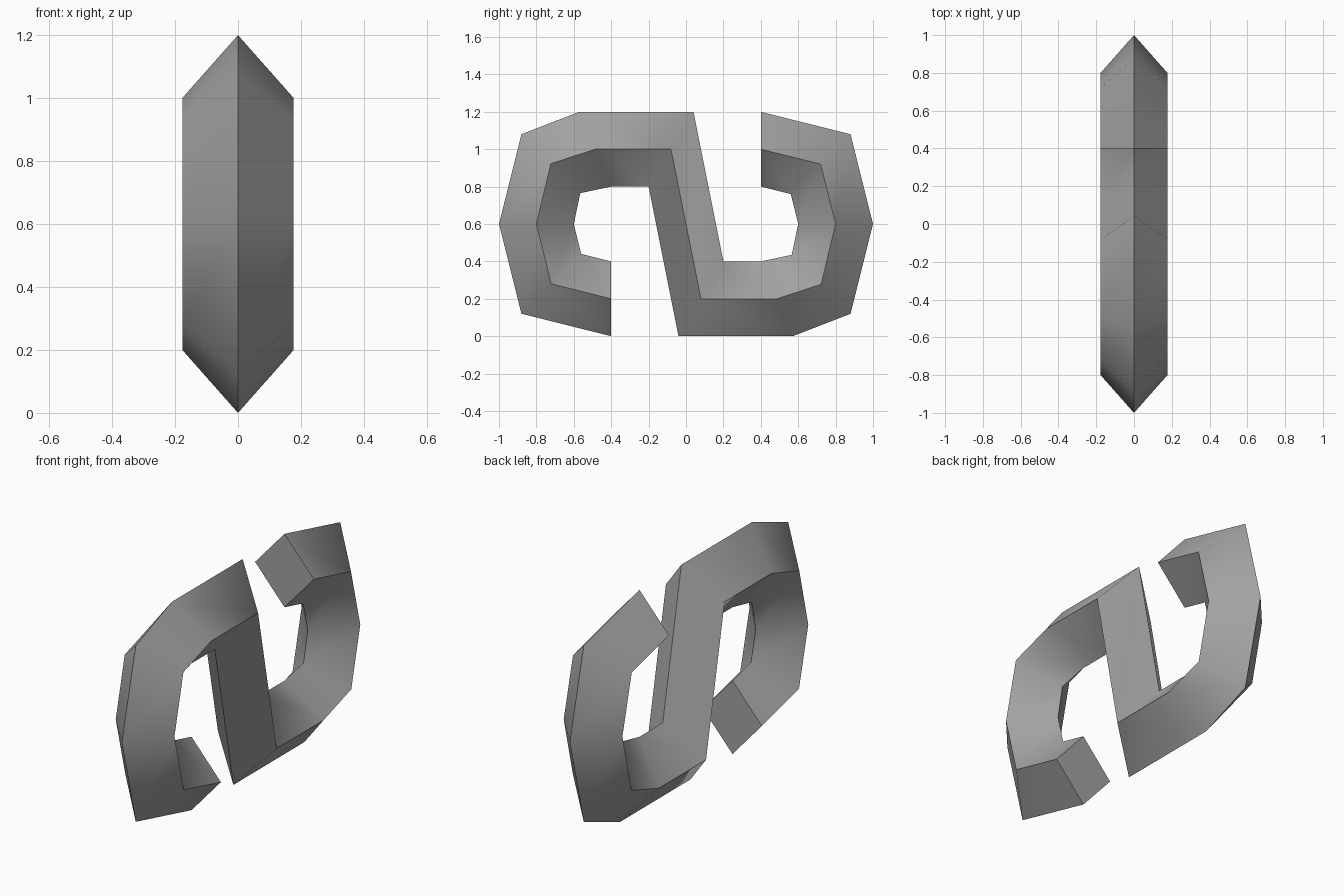
import bpy
import bmesh
from math import radians

if "Cube" in bpy.data.objects:
    bpy.data.objects.remove(bpy.data.objects["Cube"])

HALF_WIDTH = 0.177
MID_Z = 0.6

# Grey finish
grey = bpy.data.materials.new("mid grey")
grey.use_nodes = True
colour = (0.36, 0.36, 0.36, 1)
grey.diffuse_color = colour
grey.node_tree.nodes["Principled BSDF"].inputs["Base Color"].default_value = colour

# Front hook: (y, z) of the outer and inner ridges, from open end to the slanted bar
half = [
    ((-0.4, 0), (-0.4, 0.4)),
    ((-0.88, 0.12), (-0.56, 0.44)),
    ((-1, 0.6), (-0.6, 0.6)),
    ((-0.88, 1.08), (-0.565, 0.765)),
    ((-0.57, 1.2), (-0.4, 0.8)),
    ((0.04, 1.2), (-0.2, 0.8)),
]


def turned(p):
    """Half turn about the centre of the model."""
    return (-p[0], 2 * MID_Z - p[1])


# Back hook: the half turn swaps the ridges across the slanted bar
stations = half + [(turned(i), turned(o)) for o, i in reversed(half)]

# Diamond section swept through the stations
bm = bmesh.new()
rings = []
for (oy, oz), (iy, iz) in stations:
    my, mz = (oy + iy) / 2, (oz + iz) / 2
    section = [(0, oy, oz), (HALF_WIDTH, my, mz), (0, iy, iz), (-HALF_WIDTH, my, mz)]
    rings.append([bm.verts.new(p) for p in section])
for a, b in zip(rings, rings[1:]):
    for k in range(4):
        n = (k + 1) % 4
        bm.faces.new((a[k], a[n], b[n], b[k]))

# End caps
bm.faces.new(rings[0])
bm.faces.new(rings[-1])
bmesh.ops.recalc_face_normals(bm, faces=bm.faces)

mesh = bpy.data.meshes.new("double_hook_link")
bm.to_mesh(mesh)
bm.free()
mesh.materials.append(grey)
link = bpy.data.objects.new("double_hook_link", mesh)
bpy.context.collection.objects.link(link)

# Smooth bends, crisp ridges
bpy.ops.object.select_all(action="DESELECT")
link.select_set(True)
bpy.context.view_layer.objects.active = link
bpy.ops.object.shade_smooth_by_angle(angle=radians(55))
